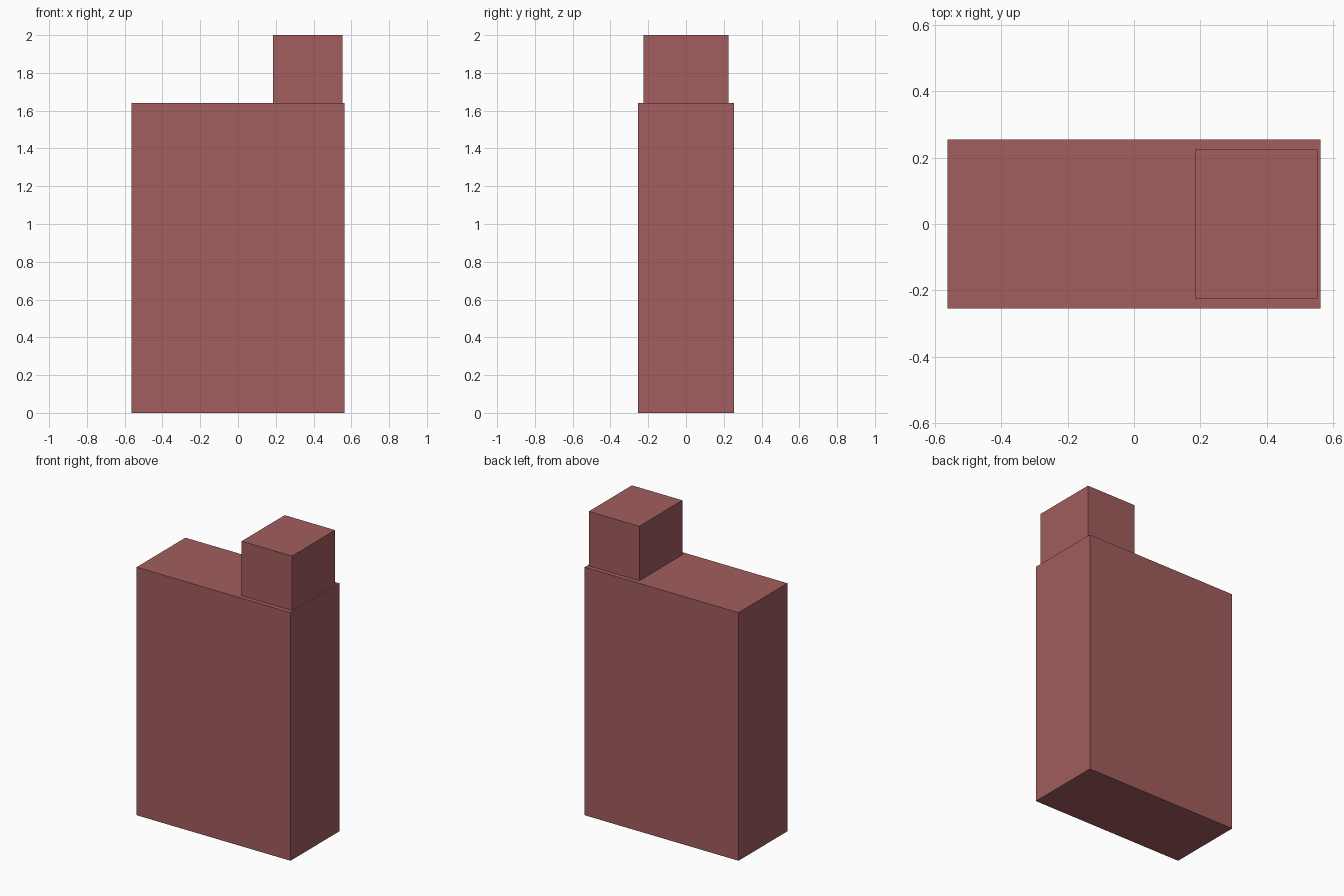
import bpy

if "Cube" in bpy.data.objects:
    bpy.data.objects.remove(bpy.data.objects["Cube"])

# Shared dusty red material
red = bpy.data.materials.new("dusty_red")
red.diffuse_color = (0.36, 0.11, 0.11, 1.0)
red.use_nodes = True
red.node_tree.nodes["Principled BSDF"].inputs["Base Color"].default_value = red.diffuse_color


def box(name, lo, hi):
    """Add a flat-faced box spanning two opposite corners."""
    center = [(a + b) / 2 for a, b in zip(lo, hi)]
    bpy.ops.mesh.primitive_cube_add(size=1, location=center)
    ob = bpy.context.object
    ob.name = name
    ob.scale = [b - a for a, b in zip(lo, hi)]
    bpy.ops.object.transform_apply(location=False, rotation=False, scale=True)
    ob.data.materials.append(red)
    return ob


# Tall main body
box("body", (-0.563, -0.255, 0.0), (0.563, 0.255, 1.64))

# Small block on top, set towards the right end
box("top_block", (0.184, -0.225, 1.64), (0.553, 0.225, 2.0))
